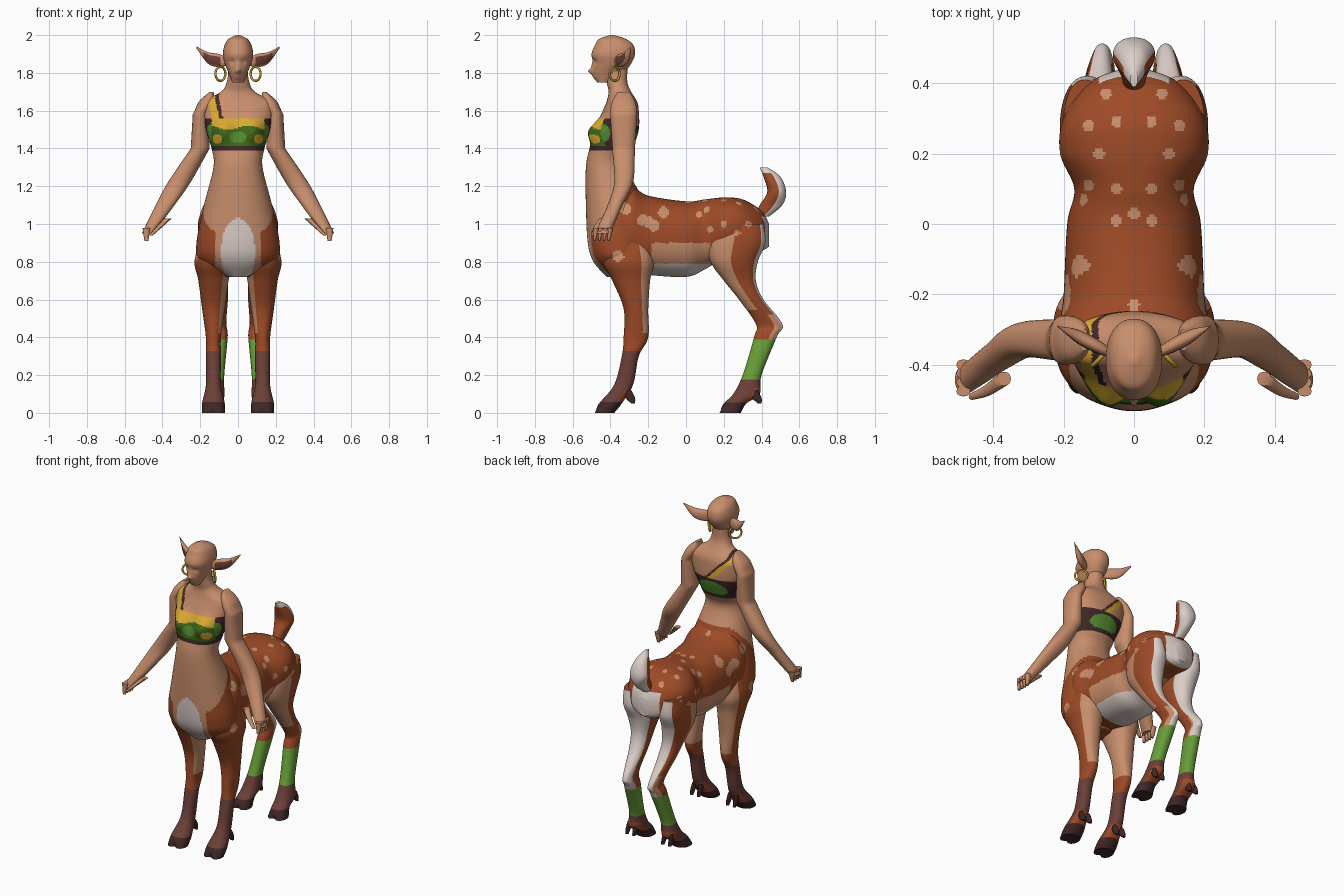
import bpy, bmesh, math
from mathutils import Vector
from math import exp, hypot, sin, cos, pi, copysign

cube = bpy.data.objects.get("Cube")
if cube:
    bpy.data.objects.remove(cube, do_unlink=True)

# Flat colours (linear)
COLOURS = {
    "skin_tan": (.58, .27, .15), "rust_coat": (.34, .07, .02), "white_fur": (.72, .62, .58),
    "dark_shank": (.15, .05, .04), "hoof_brown": (.05, .02, .02), "wrap_green": (.14, .35, .04),
    "cloth_green": (.09, .27, .03), "cloth_moss": (.05, .14, .01), "cloth_yellow": (.7, .4, .03),
    "ring_gold": (.55, .34, .02),
}
materials = {}
for label, colour in COLOURS.items():
    material = bpy.data.materials.new(label)
    material.use_nodes = True
    material.diffuse_color = (*colour, 1)
    shader = next(node for node in material.node_tree.nodes if node.type == 'BSDF_PRINCIPLED')
    shader.inputs["Base Color"].default_value = material.diffuse_color
    materials[label] = material
parts = []


def at(value):
    """A centre line that stays in one place."""
    return lambda position: value


def spline(sections, steps):
    """Smooth in-between sections through the given ones."""
    knots = [Vector(section) for section in sections]
    smooth = []
    for index in range(len(knots) - 1):
        before, start = knots[max(index - 1, 0)], knots[index]
        end, after = knots[index + 1], knots[min(index + 2, len(knots) - 1)]
        leave, arrive = (end - before) / 2, (after - start) / 2
        for step in range(steps):
            t = step / steps
            ease = t * t * (3 - 2 * t)
            smooth.append(start.lerp(end, ease) + leave * t * (1 - t) ** 2 - arrive * t * t * (1 - t))
    return smooth + [knots[-1]]


def loft(name, sections, paint, axis='z', centre=at(0), sides=64, steps=12, side=1, bumps=()):
    """Skin over rounded sections: (position, half width, low edge, high edge)."""
    def rounded(value):
        return copysign(abs(value) ** .9, value)
    rings = spline(sections, steps)
    angles = [2 * pi * corner / sides for corner in range(sides)]
    verts, faces, colours = [], [], []
    for position, half_width, low, high in rings:
        for angle in angles:
            across, along = rounded(cos(angle)), rounded(sin(angle))
            u = centre(position) + half_width * across
            v = (low + high) / 2 + (high - low) / 2 * along
            for bump_x, bump_z, size, height in bumps:
                distance = hypot(abs(u) - bump_x, position - bump_z) / size
                v += height * min(along, 0) * exp(-distance * distance)
            x, y, z = {'z': (u, v, position), 'y': (u, position, v), 'x': (position, u, v)}[axis]
            verts.append(Vector((x * side, y, z)))
    for ring in range(len(rings) - 1):
        for corner, angle in enumerate(angles):
            here, beside = ring * sides + corner, ring * sides + (corner + 1) % sides
            face = [here, beside, beside + sides, here + sides]
            middle = sum((verts[index] for index in face), Vector()) / len(face)
            faces.append(face)
            colours.append(paint(*middle, cos(angle), sin(angle)))
    # Closed ends
    faces += [list(range(sides)), list(range(len(verts) - sides, len(verts)))]
    colours += [colours[0], colours[-1]]
    mesh = bpy.data.meshes.new(name)
    mesh.from_pydata([tuple(vert) for vert in verts], [], faces)
    slots = sorted(set(colours))
    for slot in slots:
        mesh.materials.append(materials[slot])
    mesh.polygons.foreach_set("material_index", [slots.index(colour) for colour in colours])
    shape = bmesh.new()
    shape.from_mesh(mesh)
    bmesh.ops.recalc_face_normals(shape, faces=shape.faces)
    shape.to_mesh(mesh)
    shape.free()
    part = bpy.data.objects.new(name, mesh)
    bpy.context.collection.objects.link(part)
    parts.append(part)


# Pale dapples on the back (x, y) and on the flanks (y, z)
BACK_SPOTS = [(0, .03), (.05, .01), (.05, .1), (.13, .11), (.1, .2), (.05, .29), (.13, .28),
              (.08, .37), (.14, -.12), (0, -.23)]
FLANK_SPOTS = [(-.32, 1.08), (-.23, 1.02), (-.2, 1.01), (-.17, .99), (-.12, 1.06), (.07, 1.05),
               (.13, .97), (.2, 1), (.27, .95), (.33, 1), (-.36, .83)]


def near(spots, a, b, radius):
    return any(hypot(a - spot_a, b - spot_b) < radius for spot_a, spot_b in spots)


def coat(x, y, z):
    on_back = z > 1.06 and near(BACK_SPOTS, abs(x), y, .016)
    on_flank = abs(x) > .1 and near(FLANK_SPOTS, y, z, .017 if y > 0 else .03)
    return "skin_tan" if on_back or on_flank else "rust_coat"


def cloth(x, y, z):
    if z < 1.41:
        return "hoof_brown"
    if y < -.4 and abs(x) < .14:
        if z > 1.51 + sin(x * 30) / 90 or hypot(abs(x) - .11, z - 1.45) < .025:
            return "cloth_yellow"
        return "cloth_green" if hypot(x / 1.5, z - 1.46) < .03 else "cloth_moss"
    patch = hypot(y + .45, z - 1.48) if y < -.35 else hypot(x / 2, z - 1.45)
    return "cloth_green" if patch < .05 else "hoof_brown"


def torso_paint(x, y, z, across, along):
    front = y < -.33
    if 1.39 < z < (1.56 if front else 1.52):
        return cloth(x, y, z)
    strap = x + .13 - max(0, 1.66 - z) * (.2 if front else 1)
    if 1.5 < z < 1.7 and abs(strap) < .03:
        return "cloth_yellow" if strap < .01 else "hoof_brown"
    if z < 1.2 + min(0, y + .3) * 1.2 and (y > -.4 or abs(x) > .12):
        return coat(x, y, z)
    return "white_fur" if front and hypot(x * 2, z - .85) < .18 else "skin_tan"


def barrel_paint(x, y, z, across, along):
    if y > .4 and z < 1.04 and abs(x) < .1:
        return "white_fur"
    if -.18 < y < .13 and z < .9:
        return "white_fur" if z < .79 else "skin_tan"
    return "skin_tan" if .1 < y < .27 and z < .88 else coat(x, y, z)


def tail_paint(x, y, z, across, along):
    return "rust_coat" if along < .15 and z < 1.27 else "white_fur"


def foot_paint(z, along):
    if z < .055:
        return "hoof_brown"
    return "rust_coat" if along > .3 and z < .13 else "dark_shank"


def front_leg_paint(x, y, z, across, along):
    if z < .33:
        return foot_paint(z, along)
    return "skin_tan" if z > .42 and (across < -.6 or along > .4) else coat(x, y, z)


def hind_leg_paint(x, y, z, across, along):
    if z < .18:
        return foot_paint(z, along)
    if z < .39:
        return "wrap_green"
    if along > .8 or along > .4 and across < .2:
        return "white_fur"
    front_patch = z > .55 and along < -.1 and across > -.3
    return "skin_tan" if front_patch or (z < .52 and along > .2) else coat(x, y, z)


def ear_paint(x, y, z, across, along):
    return "dark_shank" if across < -.8 and .09 < abs(x) < .18 else "skin_tan"


def skin(*place):
    return "skin_tan"


def horn(*place):
    return "hoof_brown"


# Upper body with neck, and head with face relief
loft("torso", [
    (.72, .06, -.42, -.26), (.8, .2, -.49, -.2), (.9, .22, -.52, -.2), (1.1, .18, -.53, -.22),
    (1.3, .13, -.53, -.31), (1.4, .14, -.51, -.28), (1.5, .17, -.48, -.25), (1.6, .19, -.44, -.25),
    (1.65, .18, -.42, -.26), (1.7, .09, -.41, -.29), (1.75, .06, -.42, -.31), (1.82, .05, -.43, -.31)],
    torso_paint, sides=128, steps=16, bumps=[(.09, 1.49, .06, .05)])
loft("head", [
    (1.75, .03, -.47, -.4), (1.8, .05, -.49, -.33), (1.85, .07, -.49, -.29), (1.9, .08, -.5, -.27),
    (1.95, .07, -.48, -.28), (1.98, .05, -.46, -.32), (2, .01, -.4, -.38)],
    skin, sides=96, bumps=[(0, 1.81, .015, .025), (0, 1.84, .02, .01), (.03, 1.86, .015, -.008), (0, 1.78, .02, .01)])

# Animal body and tail
loft("barrel", [
    (-.4, .18, .77, 1.12), (-.3, .21, .74, 1.2), (-.2, .2, .73, 1.15), (0, .19, .72, 1.12),
    (.1, .17, .76, 1.13), (.2, .21, .82, 1.14), (.3, .2, .85, 1.13), (.4, .13, .86, 1.07), (.44, .04, .88, 1)],
    barrel_paint, axis='y', sides=160, steps=20)
loft("tail", [
    (1.04, .03, .36, .44), (1.1, .04, .39, .51), (1.17, .06, .43, .53), (1.25, .04, .41, .5),
    (1.3, .01, .39, .43)], tail_paint)

for side, label in ((1, "left"), (-1, "right")):
    # Legs with cleft hooves
    loft(label + "_front_leg", [
        (.92, .07, -.42, -.2), (.8, .1, -.44, -.17), (.7, .08, -.39, -.19), (.55, .06, -.33, -.2),
        (.4, .04, -.33, -.2), (.3, .04, -.34, -.25), (.15, .04, -.38, -.28), (.05, .06, -.46, -.34),
        (0, .06, -.49, -.38)],
        front_leg_paint, centre=at(.13), side=side, bumps=[(.13, 0, .02, -.02)])
    loft(label + "_hind_leg", [
        (1, .06, .16, .41), (.9, .08, .12, .42), (.8, .08, .13, .38), (.7, .06, .2, .37), (.6, .05, .28, .41),
        (.47, .03, .37, .51), (.4, .04, .36, .48), (.2, .04, .3, .4), (.1, .05, .25, .39),
        (.05, .05, .2, .32), (0, .06, .17, .29)],
        hind_leg_paint, centre=lambda z: .09 + abs(z - .45) / 11, side=side, bumps=[(.13, 0, .02, -.02)])

    # Pairs of dew claws behind the feet
    for leg, back in (("front", -.27), ("hind", .4)):
        for place, middle in (("inner", .105), ("outer", .155)):
            loft(f"{label}_{leg}_{place}_dew_claw",
                 [(.12, .01, back - .06, back - .02), (.08, .01, back - .05, back), (.05, .01, back - .02, back)],
                 horn, centre=at(middle), side=side, sides=12, steps=4)

    # Arm rounding over the shoulder, then swinging outward and forward
    arm = [(1.7, .01, .03), (1.65, .04, .06), (1.58, .04, .07), (1.4, .05, .06), (1.22, .06, .05),
           (1.1, .05, .04), (1.02, .04, .04), (.95, .03, .04)]
    forward = [-.33 - max(0, 1.2 - z) * .45 for z, width, depth in arm]
    loft(label + "_arm", [(z, width, y - depth, y + depth) for (z, width, depth), y in zip(arm, forward)],
         skin, centre=lambda z: .2 + max(0, 1.4 - z) * .62 - max(0, z - 1.58) / 2, side=side, sides=32)

    # Fingers and thumb
    for finger in range(4):
        y = -.49 + finger / 40
        loft(f"{label}_finger_{finger}", [(.98, .02, y, y + .03), (.94, .015, y, y + .02), (.91, .01, y, y + .01)],
             skin, centre=at(.485), side=side, sides=12, steps=4)
    loft(label + "_thumb", [(1.03, .02, -.46, -.42), (.98, .015, -.49, -.46), (.94, .01, -.5, -.48)],
         skin, centre=lambda z: 1.4 - z, side=side, sides=12, steps=4)

    # Leaf-shaped ear with a darker hollow, and hoop earring
    loft(label + "_ear", [(.06, .01, 1.84, 1.88), (.1, .02, 1.83, 1.9), (.16, .02, 1.85, 1.91), (.22, 0, 1.93, 1.94)],
         ear_paint, axis='x', centre=lambda x: x / 2 - .4, side=side, sides=32)
    bpy.ops.mesh.primitive_torus_add(location=(side * .093, -.378, 1.795), rotation=(pi / 2, 0, -side * pi / 4),
                                     major_radius=.037, minor_radius=.006)
    hoop = bpy.context.object
    hoop.name = label + "_earring"
    hoop.data.materials.append(materials["ring_gold"])
    parts.append(hoop)

# Smooth shading that keeps hard rims
bpy.ops.object.select_all(action='DESELECT')
for part in parts:
    part.select_set(True)
bpy.context.view_layer.objects.active = parts[0]
bpy.ops.object.shade_smooth_by_angle(angle=math.radians(45))
